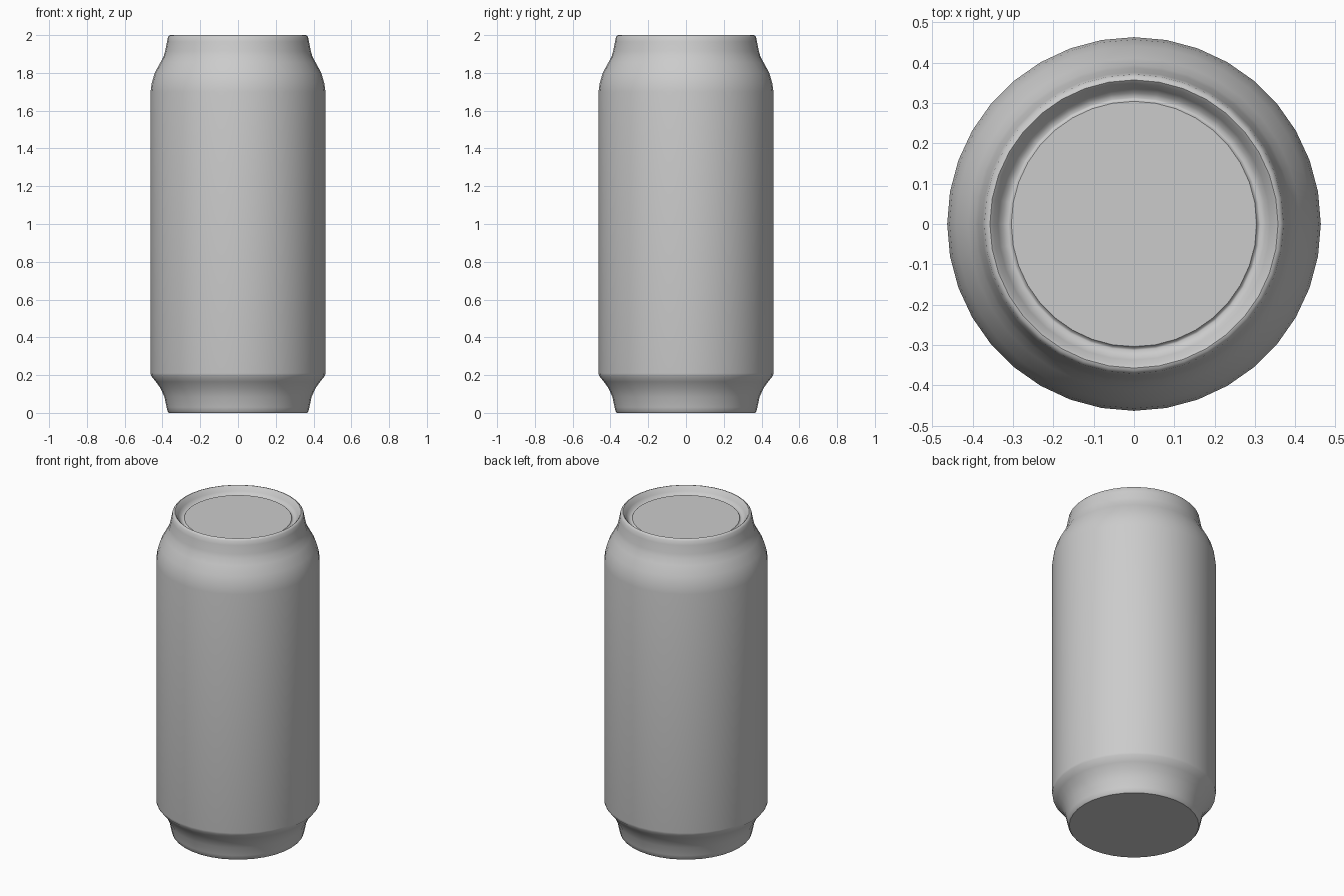
import bpy, bmesh, math

if "Cube" in bpy.data.objects:
    bpy.data.objects.remove(bpy.data.objects["Cube"])

SIDES = 36

# Half profile (radius, height): base, body, shoulder, rim, recessed lid
profile = [
    (0.366, 0.0), (0.373, 0.008), (0.378, 0.03), (0.39, 0.085), (0.41, 0.13),
    (0.435, 0.165), (0.461, 0.197), (0.463, 0.21),
    (0.463, 1.70), (0.457, 1.745), (0.441, 1.80), (0.411, 1.855),
    (0.393, 1.89), (0.386, 1.915), (0.376, 1.965), (0.371, 1.99), (0.364, 1.998),
    (0.357, 2.0), (0.349, 1.993), (0.337, 1.972), (0.325, 1.957),
    (0.313, 1.953), (0.309, 1.954), (0.304, 1.962),
]


def lathe(name, points, sides):
    bm = bmesh.new()
    rings = []
    for r, z in points:
        rings.append([bm.verts.new((r * math.cos(2 * math.pi * i / sides),
                                    r * math.sin(2 * math.pi * i / sides), z))
                      for i in range(sides)])
    for a, b in zip(rings, rings[1:]):
        for i in range(sides):
            j = (i + 1) % sides
            bm.faces.new((a[i], a[j], b[j], b[i]))
    # Flat base and lid panel
    bm.faces.new(rings[0][::-1])
    bm.faces.new(rings[-1])
    mesh = bpy.data.meshes.new(name)
    bm.to_mesh(mesh)
    bm.free()
    obj = bpy.data.objects.new(name, mesh)
    bpy.context.collection.objects.link(obj)
    return obj


# Drinks can, smooth with crisp base edge and lid panel
can = lathe("drink_can", profile, SIDES)
bpy.context.view_layer.objects.active = can
can.select_set(True)
bpy.ops.object.shade_smooth_by_angle(angle=math.radians(46))
